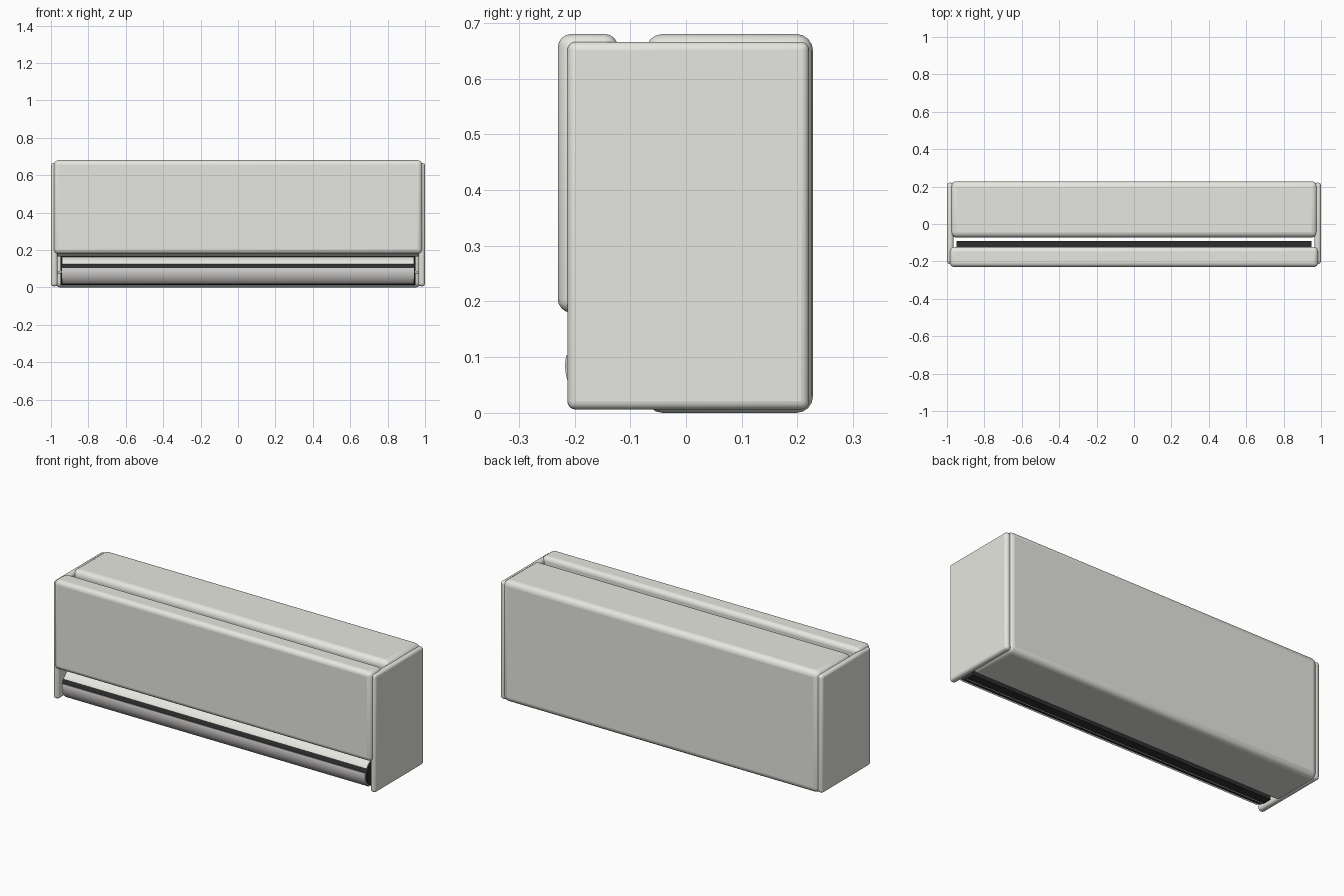
import bpy, bmesh, math

if "Cube" in bpy.data.objects:
    bpy.data.objects.remove(bpy.data.objects["Cube"])


def material(name, rgb):
    m = bpy.data.materials.new(name)
    m.diffuse_color = (*rgb, 1)
    m.use_nodes = True
    m.node_tree.nodes["Principled BSDF"].inputs["Base Color"].default_value = m.diffuse_color
    return m


WHITE = material("warm_white", (0.805, 0.81, 0.76))
VANE = material("vane_grey", (0.64, 0.62, 0.61))
DARK = material("dark_plastic", (0.026, 0.028, 0.027))


def finish(bm, name, mat, bevel=0, segments=4):
    bmesh.ops.recalc_face_normals(bm, faces=bm.faces[:])
    mesh = bpy.data.meshes.new(name)
    bm.to_mesh(mesh)
    bm.free()
    ob = bpy.data.objects.new(name, mesh)
    bpy.context.collection.objects.link(ob)
    mesh.materials.append(mat)
    if bevel:
        mod = ob.modifiers.new("rounded_edges", 'BEVEL')
        mod.width, mod.segments = bevel, segments
    bpy.ops.object.select_all(action='DESELECT')
    ob.select_set(True)
    bpy.context.view_layer.objects.active = ob
    bpy.ops.object.shade_smooth_by_angle(angle=math.radians(35))
    return ob


def box(name, x, y, z, mat, bevel=0):
    bm = bmesh.new()
    bmesh.ops.create_cube(bm, size=1)
    for v in bm.verts:
        for i, (lo, hi) in enumerate((x, y, z)):
            v.co[i] = lo if v.co[i] < 0 else hi
    return finish(bm, name, mat, bevel)


def prism(name, profile, half, mat):
    """Extrude a (y, z) outline along x."""
    bm = bmesh.new()
    face = bm.faces.new([bm.verts.new((-half, y, z)) for y, z in profile])
    ext = bmesh.ops.extrude_face_region(bm, geom=[face])
    for v in ext['geom']:
        if isinstance(v, bmesh.types.BMVert):
            v.co.x = half
    return finish(bm, name, mat)


CY, CZ = -0.136, 0.084


def arc(radius, start, end, n=14):
    """Points on the louver curve; angle 0 faces front, positive goes up."""
    pts = []
    for i in range(n + 1):
        a = math.radians(start + (end - start) * i / n)
        pts.append((CY - radius * math.cos(a), CZ + radius * math.sin(a)))
    return pts


# Main housing and front cover
box("rear_housing", (-0.98, 0.98), (-0.072, 0.228), (0, 0.68), WHITE, 0.03)
box("front_panel", (-0.985, 0.985), (-0.23, -0.122), (0.18, 0.68), WHITE, 0.024)

# End caps
for side, name in ((-1, "left_end_cap"), (1, "right_end_cap")):
    box(name, sorted((side * 0.965, side * 1.0)), (-0.213, 0.221),
        (0.006, 0.666), WHITE, 0.015)

# Sloping trim under the front panel
prism("outlet_top_trim", [(-0.212, 0.188), (-0.168, 0.164), (-0.125, 0.164),
                          (-0.125, 0.188)], 0.966, WHITE)

# Dark louver core with a rounded front, and a dark plate framing it
prism("louver_core", arc(0.074, -72, 72) + [(-0.092, 0.154), (-0.092, 0.013)],
      0.945, DARK)
box("louver_back_plate", (-0.948, 0.948), (-0.15, -0.092), (0.012, 0.164), DARK)

# Curved vanes, separated by a dark air gap
for name, a, b, mat in (("lower_vane", -55, 14, VANE),
                        ("upper_vane", 31, 73, WHITE)):
    prism(name, arc(0.081, a, b) + arc(0.072, b, a), 0.94, mat)

# Slim rib in the dark underside, and pivots joining the louver to the caps
box("underside_rib", (-0.945, 0.945), (-0.147, -0.142), (0.009, 0.016), WHITE)
for side, name in ((-1, "left_pivot"), (1, "right_pivot")):
    box(name, sorted((side * 0.94, side * 0.97)), (-0.152, -0.138),
        (0.075, 0.089), WHITE, 0.003)
